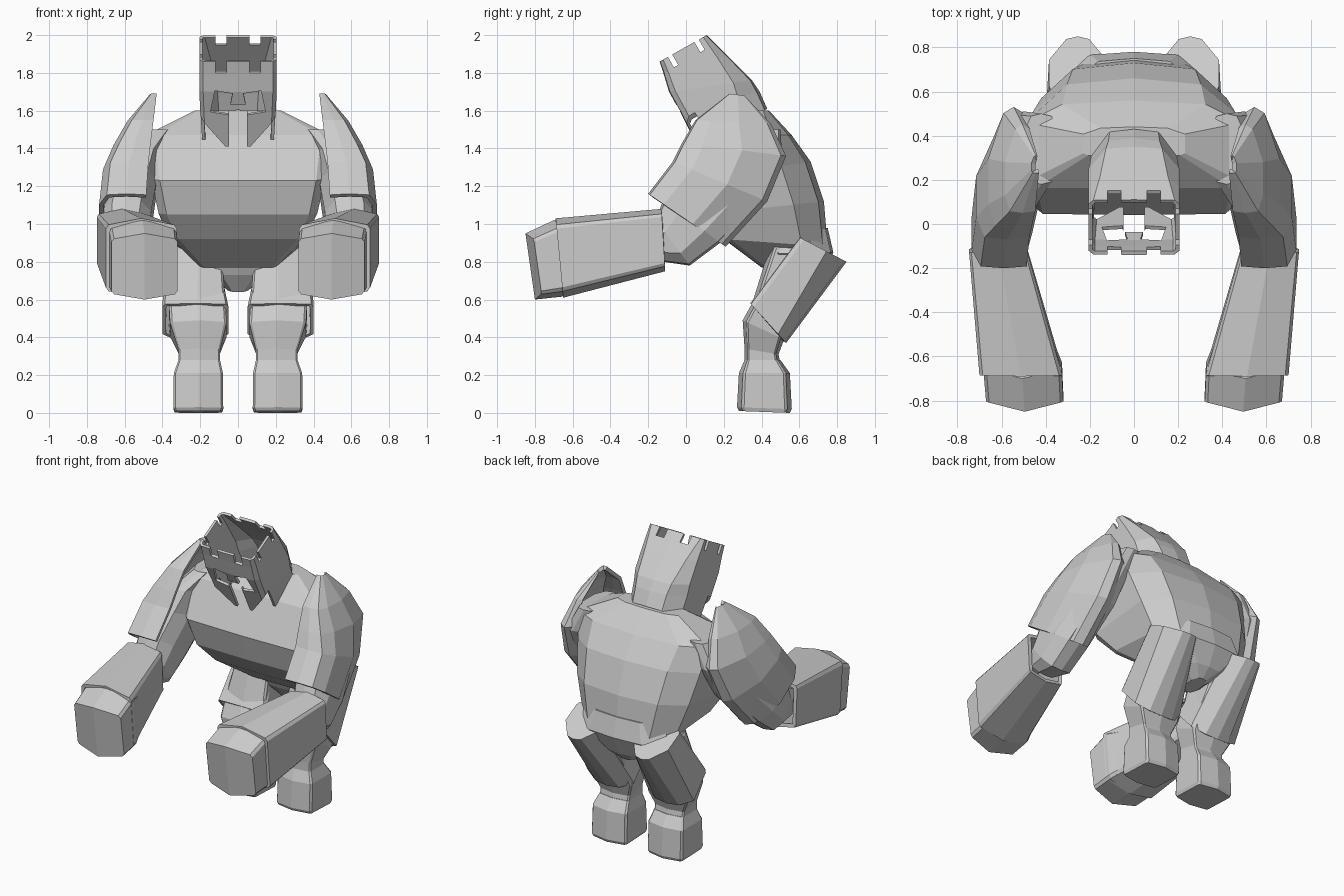
import bpy, bmesh
from math import radians
from mathutils import Matrix, Vector

if "Cube" in bpy.data.objects:
    bpy.data.objects.remove(bpy.data.objects["Cube"])

stone = bpy.data.materials.new("pale stone")
stone.use_nodes = True
GREY = (0.6, 0.6, 0.6, 1)
stone.diffuse_color = GREY
stone.node_tree.nodes["Principled BSDF"].inputs["Base Color"].default_value = GREY

# Corner styles: front corner x, its depth, side corner depth
BOXY = (.92, .84, .74)
ROUND = (.58, .93, .45)
FLAT = (.9, .98, .85)
TAPER = (.4, .9, .15)


def loft(name, sections, front=BOXY, back=BOXY, side=1, shell=0, bow=0,
         open_start=False, open_inside=False):
    """Skin rings of (x centre, half width, front y, front z, back y, back z, back style)."""
    bm = bmesh.new()
    rings = []
    for xc, hw, yf, zf, yb, zb, *style in sections:
        rear = style[0] if style else back
        half = [(0, -1), (front[0], -front[1]), (1, -front[2]),
                (1, rear[2]), (rear[0], rear[1]), (0, 1)]
        outline = half + [(-a, b) for a, b in half[-2:0:-1]]
        near, far = Vector((0, yf, zf)), Vector((0, yb, zb))
        ring = []
        for a, b in outline:
            p = near.lerp(far, (b + 1) / 2)
            ring.append(bm.verts.new((side * (xc + a * hw), p.y + bow * abs(a), p.z)))
        rings.append(ring)
    n = len(outline)
    for lo, hi in zip(rings, rings[1:]):
        for i in range(n):
            j = (i + 1) % n
            if open_inside and outline[i][0] < -.3 and outline[j][0] < -.3:
                continue
            bm.faces.new((lo[i], lo[j], hi[j], hi[i]))
    # Caps folded along the middle
    caps = ([] if open_start else rings[:1]) + ([] if shell else rings[-1:])
    for ring in caps:
        bm.faces.new(ring[:n // 2 + 1])
        bm.faces.new(ring[n // 2:] + ring[:1])
    bmesh.ops.recalc_face_normals(bm, faces=bm.faces)
    mesh = bpy.data.meshes.new(name)
    bm.to_mesh(mesh)
    bm.free()
    mesh.materials.append(stone)
    obj = bpy.data.objects.new(name, mesh)
    bpy.context.collection.objects.link(obj)
    if shell:
        mod = obj.modifiers.new("thickness", "SOLIDIFY")
        mod.thickness = shell
        mod.offset = -1
    return obj


# Hunched torso and pelvis
loft("torso", [
    (0, .20, .40, .77, .70, .80),
    (0, .35, .20, .92, .75, .88),
    (0, .42, .09, 1.05, .73, 1.12),
    (0, .46, .04, 1.23, .66, 1.33),
    (0, .49, .16, 1.47, .56, 1.47),
    (0, .23, .31, 1.60, .44, 1.60)], front=FLAT, back=(.66, .91, .5))
loft("pelvis", [
    (0, .05, .50, .64, .66, .66),
    (0, .15, .43, .73, .72, .72),
    (0, .34, .38, .84, .78, .85),
    (0, .28, .36, .96, .75, .98)], front=ROUND, back=ROUND)

# Hollow helmet, leaning forward
helmet = loft("helmet", [
    (0, .19, .06, 1.41, .43, 1.61, ROUND),
    (0, .20, -.03, 1.59, .39, 1.70, ROUND),
    (0, .205, -.09, 1.70, .35, 1.76, (.62, .96, .55)),
    (0, .205, -.12, 1.80, .22, 1.89, (.75, .98, .7)),
    (0, .205, -.14, 1.86, .11, 2.00, FLAT)],
    front=FLAT, shell=.018, open_start=True)

# Openings cut in the helmet: crown notches, eyes, mouth slot, slanted jaw
cut_bm = bmesh.new()


def cut(centre, size, roll=0):
    m = (Matrix.Translation(centre) @ Matrix.Rotation(radians(30), 4, "X")
         @ Matrix.Rotation(radians(roll), 4, "Y") @ Matrix.Diagonal((*size, 1)))
    bmesh.ops.create_cube(cut_bm, size=1, matrix=m)


for s in (-1, 1):
    cut((s * .09, -.015, 1.935), (.06, .5, .13))
    cut((s * .087, -.05, 1.645), (.095, .16, .13), roll=-s * 10)
    cut((s * .215, .03, 1.42), (.2, .2, .3), roll=s * 39)
for y, z in ((-.085, 1.892), (.055, 1.972)):
    cut((0, y, z), (.6, .026, .13))
cut((0, .0, 1.515), (.095, .2, .25))
cut_mesh = bpy.data.meshes.new("helmet_cutter")
cut_bm.to_mesh(cut_mesh)
cut_bm.free()
cutter = bpy.data.objects.new("helmet_cutter", cut_mesh)
bpy.context.collection.objects.link(cutter)
cutter.hide_render = True
cutter.hide_viewport = True
cutter.display_type = "WIRE"
boolean = helmet.modifiers.new("openings", "BOOLEAN")
boolean.object = cutter
boolean.operation = "DIFFERENCE"
boolean.solver = "EXACT"
boolean.use_self = True

for label, s in (("left", 1), ("right", -1)):
    # Arms
    loft(label + "_shoulder_plate", [
        (.445, .02, .23, 1.69, .31, 1.68),
        (.505, .08, .05, 1.55, .45, 1.53),
        (.545, .115, -.02, 1.43, .53, 1.36),
        (.575, .14, -.07, 1.33, .43, 1.12),
        (.59, .145, -.20, 1.16, .21, .88)],
        front=(.72, .96, .6), back=TAPER, side=s, shell=.025,
        open_start=True, open_inside=True)
    loft(label + "_upper_arm", [
        (.42, .08, .18, 1.50, .50, 1.50),
        (.50, .09, .06, 1.40, .51, 1.34),
        (.55, .12, -.02, 1.28, .40, 1.12),
        (.59, .13, -.12, 1.13, .18, .90),
        (.60, .12, -.16, 1.02, .02, .78),
        (.61, .09, -.24, .98, -.12, .80)], front=ROUND, back=ROUND, side=s)
    loft(label + "_gauntlet", [
        (.512, .188, -.65, .61, -.69, 1.03),
        (.615, .132, -.11, .75, -.13, 1.08)], side=s, shell=.025, open_start=True)
    loft(label + "_fist", [
        (.495, .175, -.80, .60, -.85, .95),
        (.505, .178, -.66, .615, -.70, 1.02),
        (.515, .155, -.58, .65, -.60, 1.00)], side=s, bow=.04)

    # Legs
    loft(label + "_thigh_plate", [
        (.255, .13, .60, .93, .85, .80, TAPER),
        (.225, .175, .34, .58, .53, .37, (.5, .93, .55))],
        front=(.92, .96, .8), side=s, shell=.02)
    loft(label + "_leg", [
        (.21, .12, .45, .90, .70, .75),
        (.215, .15, .35, .58, .54, .45),
        (.21, .15, .30, .49, .52, .39),
        (.205, .11, .31, .34, .49, .31),
        (.205, .11, .31, .26, .50, .26)], side=s)
    loft(label + "_foot", [
        (.21, .125, .28, .01, .55, 0),
        (.21, .132, .27, .03, .56, .02),
        (.21, .13, .28, .21, .55, .21),
        (.205, .11, .31, .28, .50, .28)], side=s)
